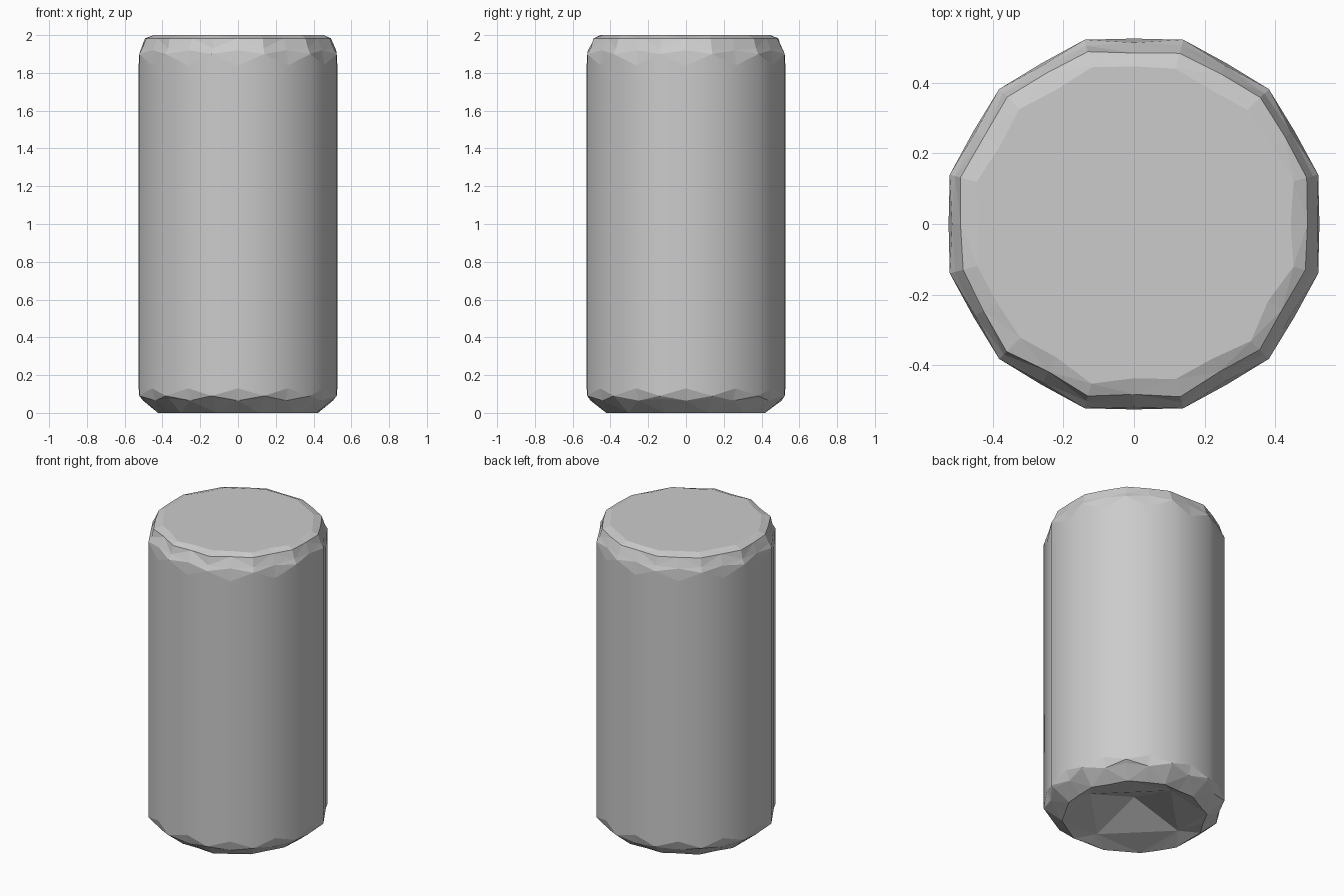
import bpy, bmesh, math, random

random.seed(4)
if "Cube" in bpy.data.objects:
    bpy.data.objects.remove(bpy.data.objects["Cube"], do_unlink=True)

grey = bpy.data.materials.new("plain grey")
grey.use_nodes = True
grey.diffuse_color = (0.6, 0.6, 0.6, 1)
grey.node_tree.nodes["Principled BSDF"].inputs["Base Color"].default_value = (0.6, 0.6, 0.6, 1)

SIDES = 24
bm = bmesh.new()


def ring(r_even, r_odd, z_even, z_odd, jitter=0.0):
    """Closed ring whose odd vertices are the main corners of the twelve-sided can."""
    verts = []
    for i in range(SIDES):
        a = math.tau * i / SIDES
        r, z = (r_odd, z_odd) if i % 2 else (r_even, z_even)
        r -= random.uniform(0, jitter)
        verts.append(bm.verts.new((r * math.cos(a), r * math.sin(a), z)))
    return verts


def bridge(low, high):
    for i in range(SIDES):
        j = (i + 1) % SIDES
        bm.faces.new((low[i], low[j], high[j], high[i]))


# Outer shell, from the base rim up to the lid, with faceted shoulders
rings = [
    ring(0.425, 0.44, 0.0, 0.0, 0.015),
    ring(0.51, 0.525, 0.065, 0.075, 0.008),
    ring(0.526, 0.541, 0.13, 0.09),
    ring(0.526, 0.541, 1.84, 1.90),
    ring(0.52, 0.526, 1.92, 1.93, 0.006),
    ring(0.495, 0.512, 1.983, 1.983, 0.012),
    ring(0.452, 0.47, 2.0, 2.0, 0.015),
]
for low, high in zip(rings, rings[1:]):
    bridge(low, high)
bm.faces.new(rings[-1])

# Sunken base: a square step rising to a low pyramid
base = rings[0]
corners = []
for k in range(4):
    a = math.tau * k / 4
    corners.append(bm.verts.new((0.34 * math.cos(a), 0.34 * math.sin(a), 0.035)))
apex = bm.verts.new((0, 0, 0.14))
per_side = SIDES // 4
for k in range(4):
    nxt = corners[(k + 1) % 4]
    bm.faces.new((corners[k], nxt, apex))
    half = per_side // 2
    for i in range(per_side):
        a, b = base[k * per_side + i], base[(k * per_side + i + 1) % SIDES]
        bm.faces.new((b, a, corners[k] if i < half else nxt))
    bm.faces.new((base[k * per_side + half], corners[k], nxt))

# Triangulate the shoulders for their chipped look
bmesh.ops.recalc_face_normals(bm, faces=bm.faces)
shoulders = [f for f in bm.faces if len(f.verts) == 4 and
             max(v.co.z for v in f.verts) - min(v.co.z for v in f.verts) < 1]
bmesh.ops.triangulate(bm, faces=shoulders, quad_method='SHORT_EDGE')

mesh = bpy.data.meshes.new("can_body")
bm.to_mesh(mesh)
bm.free()
mesh.materials.append(grey)
can = bpy.data.objects.new("can_body", mesh)
bpy.context.collection.objects.link(can)

bpy.ops.object.select_all(action='DESELECT')
can.select_set(True)
bpy.context.view_layer.objects.active = can
bpy.ops.object.shade_smooth_by_angle(angle=math.radians(30))
# Keep the lid and the chipped shoulders flat
for poly in mesh.polygons:
    zs = [mesh.vertices[v].co.z for v in poly.vertices]
    poly.use_smooth = max(zs) - min(zs) > 1
